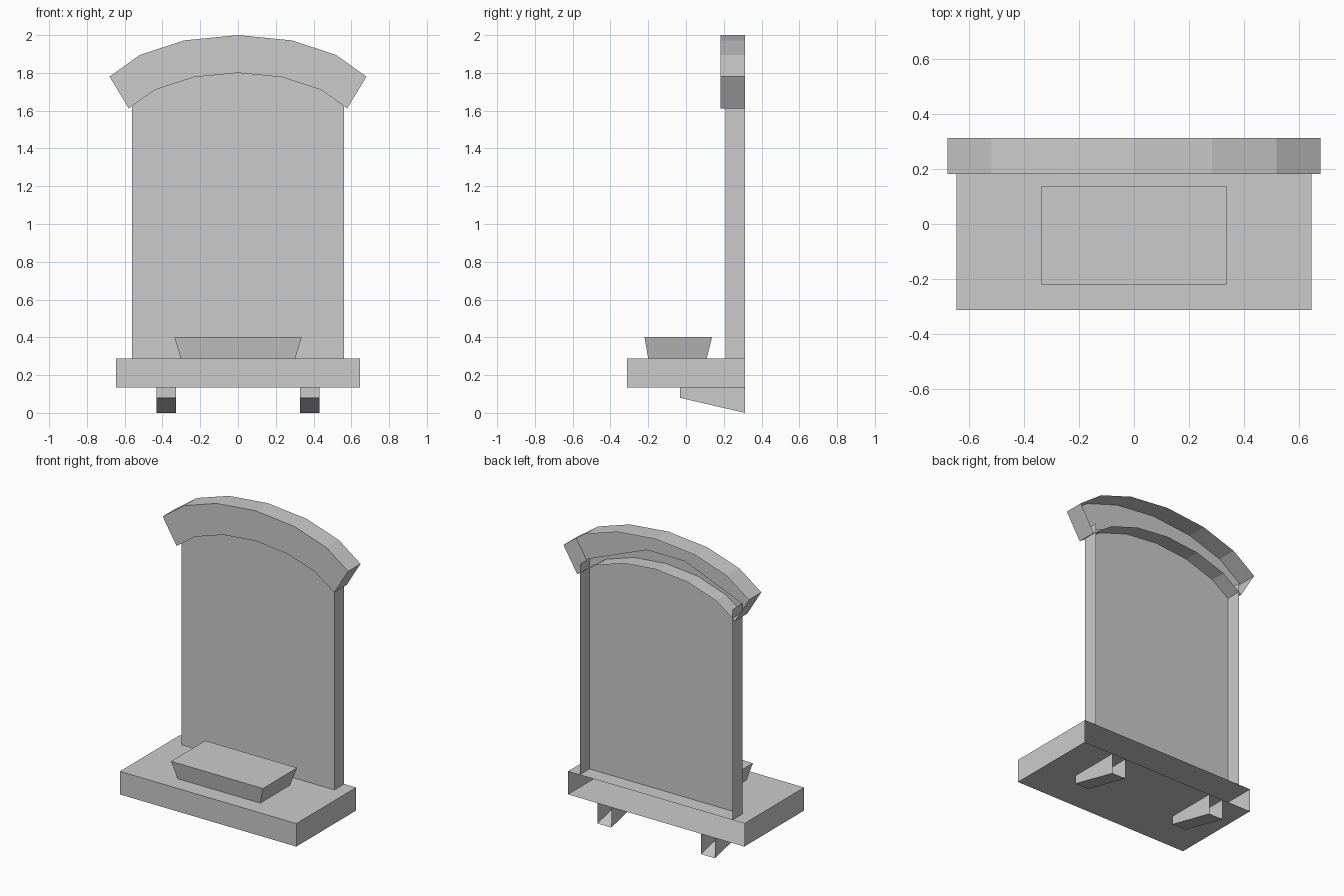
import bpy
import bmesh

cube = bpy.data.objects.get("Cube")
if cube:
    bpy.data.objects.remove(cube, do_unlink=True)

stone = bpy.data.materials.new("grey_stone")
stone.use_nodes = True
colour = (0.6, 0.6, 0.6, 1)
stone.diffuse_color = colour
stone.node_tree.nodes["Principled BSDF"].inputs["Base Color"].default_value = colour


def shell(name, first, second, open_edges=()):
    """Capped ring joined to a second ring that stays open."""
    bm = bmesh.new()
    a = [bm.verts.new(p) for p in first]
    b = [bm.verts.new(p) for p in second]
    bm.faces.new(a)
    for i in range(len(a)):
        if i not in open_edges:
            j = (i + 1) % len(a)
            bm.faces.new((a[j], a[i], b[i], b[j]))
    mesh = bpy.data.meshes.new(name)
    bm.to_mesh(mesh)
    bm.free()
    mesh.materials.append(stone)
    obj = bpy.data.objects.new(name, mesh)
    bpy.context.collection.objects.link(obj)
    return obj


def upright(x0, x1, z0, z1, y):
    return [(x0, y, z0), (x1, y, z0), (x1, y, z1), (x0, y, z1)]


def flat(x, y0, y1, z):
    return [(-x, y0, z), (x, y0, z), (x, y1, z), (-x, y1, z)]


def at_depth(profile, y):
    return [(x, y, z) for x, z in profile]


def mirrored(half):
    """Right-to-left symmetric curve from its half, starting at the centre."""
    return [(-x, z) for x, z in reversed(half) if x > 0] + half


BACK = 0.313

# Plinth, open against the wall
shell("plinth", upright(-0.647, 0.647, 0.135, 0.288, -0.313),
      upright(-0.647, 0.647, 0.135, 0.288, BACK))

# Sloped brackets under the plinth
for side, x in (("right", -0.38), ("left", 0.38)):
    shell(side + "_bracket", upright(x - 0.051, x + 0.051, 0.08, 0.135, -0.033),
          upright(x - 0.051, x + 0.051, 0, 0.135, BACK), open_edges=(2,))

# Flared block on the plinth
shell("flared_block", flat(0.337, -0.22, 0.138, 0.402),
      flat(0.303, -0.2, 0.11, 0.288))

# Upright panel with two side returns
panel = [(-0.56, 0.288), (0.56, 0.288), (0.56, 1.685),
         (0.14, 1.855), (-0.14, 1.855), (-0.56, 1.685)]
shell("panel", at_depth(panel, 0.21), at_depth(panel, BACK), open_edges=(0, 2, 3, 4))

# Curved hood across the top
inner = mirrored([(0, 1.8), (0.235, 1.777), (0.44, 1.71), (0.578, 1.612)])
outer = mirrored([(0, 2), (0.285, 1.972), (0.52, 1.895), (0.68, 1.78)])
hood = inner + outer[::-1]
shell("hood", at_depth(hood, 0.182), at_depth(hood, BACK))
